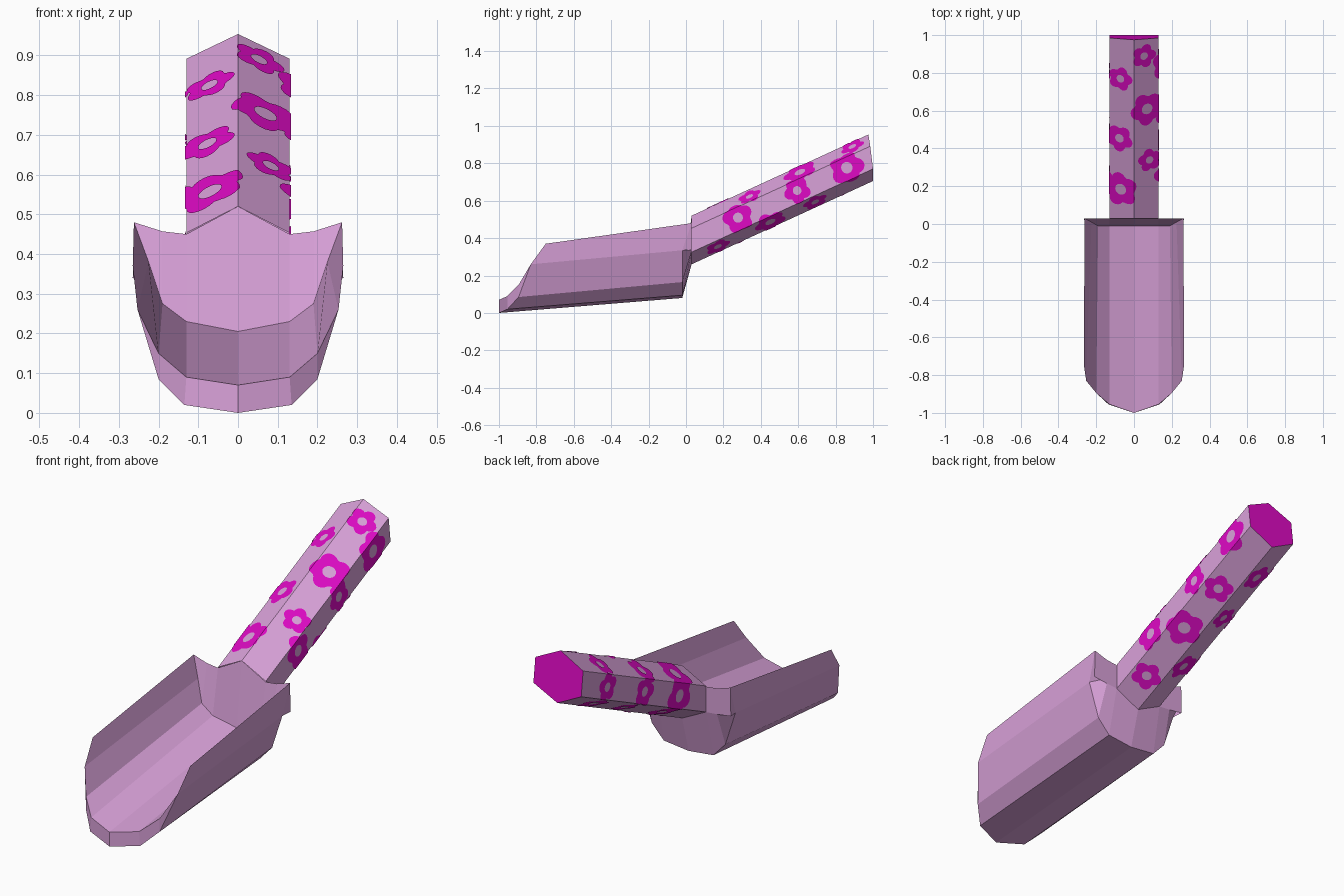
import bpy, bmesh, math
from mathutils import Vector

if "Cube" in bpy.data.objects:
    bpy.data.objects.remove(bpy.data.objects["Cube"])


def material(name, rgb):
    m = bpy.data.materials.new(name)
    m.diffuse_color = (*rgb, 1)
    m.use_nodes = True
    m.node_tree.nodes["Principled BSDF"].inputs["Base Color"].default_value = m.diffuse_color
    return m


pink = material("plum_pink", (0.70, 0.36, 0.70))
magenta = material("magenta", (0.74, 0.003, 0.56))


def finish(bm, name, *mats):
    mesh = bpy.data.meshes.new(name)
    bm.to_mesh(mesh)
    bm.free()
    for m in mats:
        mesh.materials.append(m)
    ob = bpy.data.objects.new(name, mesh)
    bpy.context.collection.objects.link(ob)
    return ob


# Scoop: half rows from centre line to rim, lofted in a closed loop, mirrored
rows = [
    # lip bottom, lip top
    [(0, -1, 0), (.135, -.955, .02), (.2, -.895, .085), (.253, -.83, .26), (.265, -.75, .37)],
    [(0, -1, .07), (.13, -.955, .09), (.2, -.895, .15), (.253, -.83, .26), (.265, -.75, .37)],
    # inner floor at the back, top of the back wall
    [(0, -.01, .205), (.13, -.01, .23), (.19, -.01, .275), (.225, .01, .38), (.262, .03, .48)],
    [(0, .03, .52), (.13, .03, .45), (.19, .03, .457), (.225, .03, .468), (.262, .03, .48)],
    # lower edge of the back plate, outer shell at the back
    [(0, .03, .26), (.13, .03, .325), (.19, .03, .33), (.23, .03, .335), (.265, .03, .34)],
    [(0, -.02, .08), (.135, -.02, .095), (.2, -.02, .165), (.255, -.02, .335), (.262, .03, .48)],
]
bm = bmesh.new()
grid = [[bm.verts.new(p) for p in row] for row in rows]
for a, b in zip(grid, grid[1:] + grid[:1]):
    for i in range(4):
        bm.faces.new((a[i], a[i + 1], b[i + 1], b[i]))
bmesh.ops.remove_doubles(bm, verts=bm.verts, dist=1e-4)
copy = bmesh.ops.duplicate(bm, geom=bm.verts[:] + bm.edges[:] + bm.faces[:])["geom"]
for v in copy:
    if isinstance(v, bmesh.types.BMVert):
        v.co.x *= -1
bmesh.ops.remove_doubles(bm, verts=bm.verts, dist=1e-4)
bmesh.ops.recalc_face_normals(bm, faces=bm.faces)
finish(bm, "scoop", pink)

# Handle: six-sided bar sloping up and back
ANGLE = math.atan(.459)
C, S = math.cos(ANGLE), math.sin(ANGLE)
start_y, mid_z = .03, .39
section = [(0, .13), (.13, .063), (.13, -.065), (0, -.13), (-.13, -.065), (-.13, .063)]
end_y = [.975, .985, 1, 1, 1, .985]
bm = bmesh.new()
near = [bm.verts.new((x, start_y, mid_z + z)) for x, z in section]
far = [bm.verts.new((x, y, mid_z + z + (y - start_y) * .459)) for (x, z), y in zip(section, end_y)]
for i in range(6):
    j = (i + 1) % 6
    bm.faces.new((near[i], near[j], far[j], far[i]))
cap = bm.faces.new(far)
cap.material_index = 1
bmesh.ops.recalc_face_normals(bm, faces=bm.faces)
if cap.normal.y < 0:
    bmesh.ops.reverse_faces(bm, faces=bm.faces)
finish(bm, "handle", pink, magenta)

# Flowers: drawn on the unrolled handle, creased at its corners, then wrapped round
corners = [Vector((x, z * C)) for x, z in section]
corners.append(corners[0])
cum = [0]
for p, q in zip(corners, corners[1:]):
    cum.append(cum[-1] + (q - p).length)
perimeter = cum[-1]


def around(u):
    """Point on the cross-section at distance u from the top corner."""
    u %= perimeter
    k = max(i for i in range(6) if cum[i] <= u + 1e-9)
    return corners[k].lerp(corners[k + 1], (u - cum[k]) / (cum[k + 1] - cum[k]))


# handle side, fraction across that side, y, radius
flowers = [
    (0, .40, .89, .066), (0, .52, .61, .092), (0, .62, .34, .064),
    (5, .46, .77, .066), (5, .42, .455, .074), (5, .47, .185, .094),
    (1, .45, .86, .092), (1, .45, .594, .07), (1, .45, .278, .08),
    (2, .50, .17, .068), (2, .45, .45, .088), (2, .50, .69, .068),
    (3, .50, .81, .07), (3, .50, .57, .06), (3, .50, .28, .07),
    (4, .50, .80, .066), (4, .50, .51, .07), (4, .50, .24, .09),
]
bm = bmesh.new()
N = 40
for n, (side, f, y, r) in enumerate(flowers):
    u = cum[side] + f * (cum[side + 1] - cum[side])
    t = (y - start_y + S * around(u).y) / C
    outer, inner = [], []
    for i in range(N):
        a = 2 * math.pi * i / N
        petal = r * (.76 + .28 * abs(math.cos(2.5 * a + n)))
        for ring, rad in ((outer, petal), (inner, r * .33)):
            ring.append(bm.verts.new((u + rad * math.cos(a), t + rad * math.sin(a), 0)))
    for i in range(N):
        j = (i + 1) % N
        bm.faces.new((outer[i], inner[i], inner[j], outer[j]))
for shift in (-perimeter, 0, perimeter):
    for k in range(6):
        bmesh.ops.bisect_plane(bm, geom=bm.verts[:] + bm.edges[:] + bm.faces[:],
                               plane_co=(cum[k] + shift, 0, 0), plane_no=(1, 0, 0))
for v in bm.verts:
    p = around(v.co.x) * 1.025
    t = v.co.y
    v.co = (p.x, start_y + t * C - p.y * S, mid_z + t * S + p.y * C)
# Turn every petal face outwards from the handle axis
bm.normal_update()
for face in bm.faces:
    c = face.calc_center_median()
    h = (c.z - mid_z) * C - (c.y - start_y) * S
    if face.normal.dot(Vector((c.x, -S * h, C * h))) < 0:
        face.normal_flip()
finish(bm, "handle_flowers", magenta)
